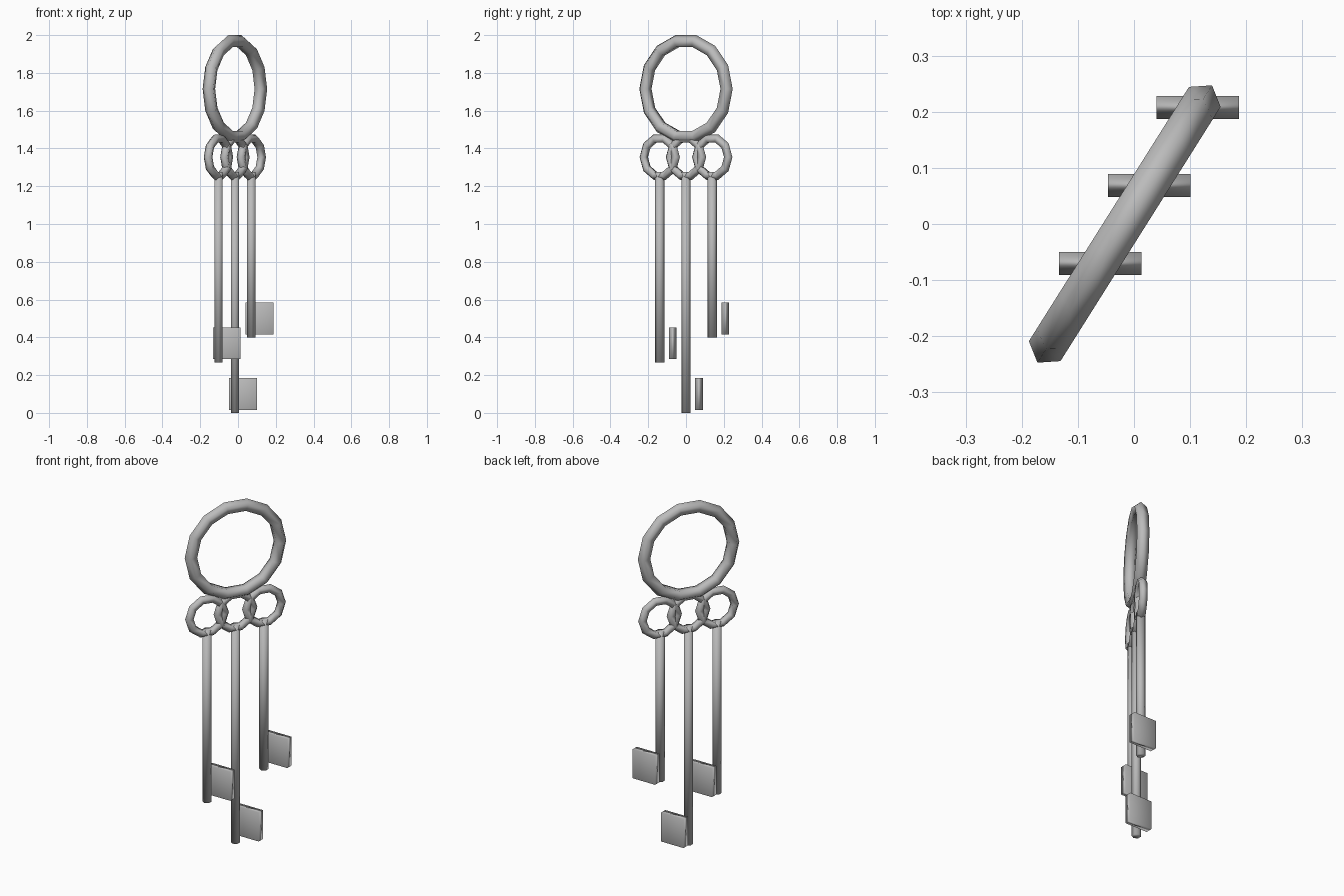
import bpy
import math

if "Cube" in bpy.data.objects:
    bpy.data.objects.remove(bpy.data.objects["Cube"])

steel = bpy.data.materials.new("grey_metal")
steel.diffuse_color = (0.5, 0.5, 0.5, 1)
steel.use_nodes = True
steel.node_tree.nodes["Principled BSDF"].inputs["Base Color"].default_value = steel.diffuse_color

TURN = math.radians(57.8)   # shared heading of all the rings


def finish(name):
    ob = bpy.context.object
    ob.name = name
    ob.data.materials.append(steel)
    bpy.ops.object.shade_smooth()
    return ob


def ring(name, loc, major, minor, segments):
    bpy.ops.mesh.primitive_torus_add(
        location=loc, rotation=(math.pi / 2, 0, TURN),
        major_radius=major, minor_radius=minor,
        major_segments=segments, minor_segments=5)
    finish(name)


def shaft(name, x, y, bottom, top):
    bpy.ops.mesh.primitive_cylinder_add(
        vertices=6, radius=0.025, depth=top - bottom,
        location=(x, y, (bottom + top) / 2))
    finish(name)


def bit(name, x, y, z):
    bpy.ops.mesh.primitive_cube_add(size=1, location=(x, y, z))
    finish(name).scale = (0.147, 0.041, 0.168)


# Large carrying ring
ring("large_ring", (-0.0165, 0, 1.715), 0.257, 0.035, 14)

# Three keys: loop handle, shaft and flat bit
keys = [("left", -1, 0.268), ("middle", 0, 0.0), ("right", 1, 0.40)]
for side, k, bottom in keys:
    x, y = -0.0165 + 0.087 * k, 0.139 * k
    ring(side + "_key_loop", (x, y, 1.354), 0.102, 0.024, 10)
    shaft(side + "_key_shaft", x, y, bottom, 1.275)
    bit(side + "_key_bit", x + 0.0435, y + 0.069, bottom + 0.1)
